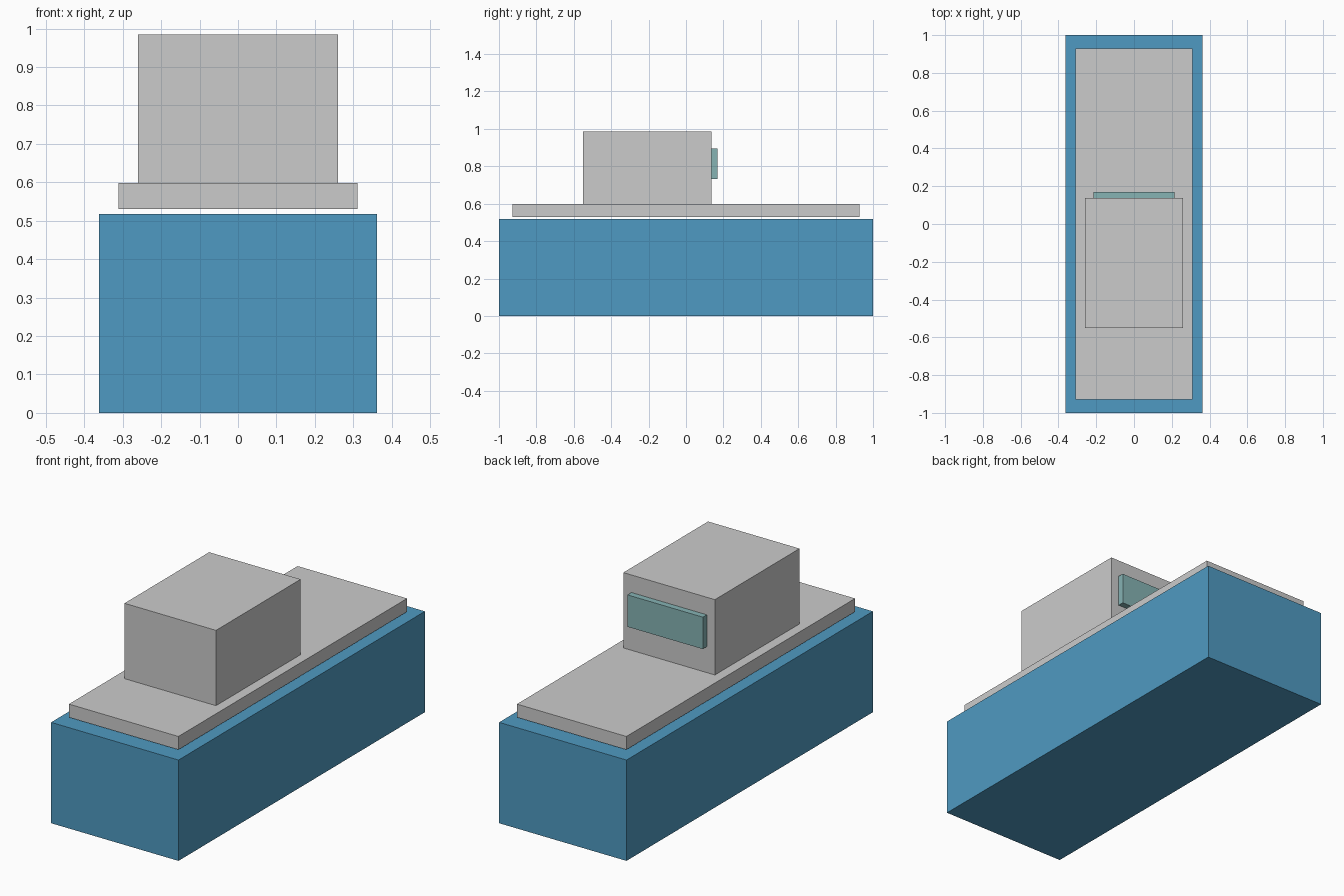
import bpy

if "Cube" in bpy.data.objects:
    bpy.data.objects.remove(bpy.data.objects["Cube"])


def box(name, x, y, z, mat=None):
    """Axis-aligned box from (min, max) ranges."""
    ranges = (x, y, z)
    bpy.ops.mesh.primitive_cube_add(size=1, location=[(a + b) / 2 for a, b in ranges])
    obj = bpy.context.object
    obj.name = name
    obj.scale = [b - a for a, b in ranges]
    bpy.ops.object.transform_apply(location=False, rotation=False, scale=True)
    if mat:
        obj.data.materials.append(mat)
    return obj


def material(name, color):
    mat = bpy.data.materials.new(name)
    mat.diffuse_color = color
    mat.use_nodes = True
    mat.node_tree.nodes["Principled BSDF"].inputs["Base Color"].default_value = mat.diffuse_color
    return mat


blue = material("hull_blue", (0.078, 0.323, 0.539, 1))
teal = material("window_teal", (0.238, 0.451, 0.456, 1))

# Hull block
box("hull", (-0.362, 0.362), (-1.0, 1.0), (0.0, 0.518), blue)
# Deck slab, hovering just above the hull
box("deck", (-0.311, 0.311), (-0.928, 0.928), (0.53, 0.598))
# Cabin standing on the deck
box("cabin", (-0.26, 0.26), (-0.55, 0.137), (0.598, 0.985))
# Window panel on the back face of the cabin
box("window", (-0.214, 0.214), (0.137, 0.169), (0.731, 0.895), teal)
